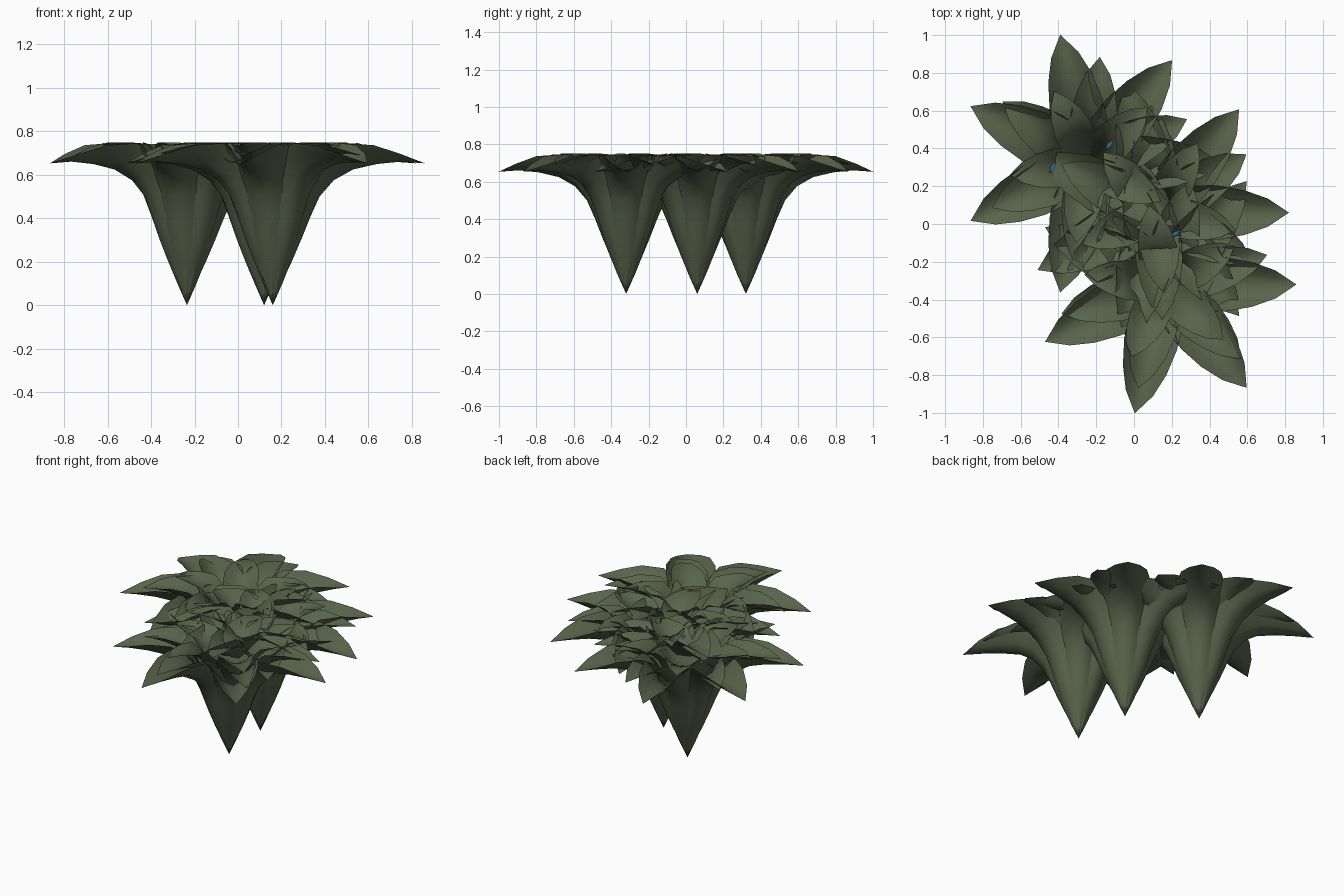
import bpy, bmesh, math
from mathutils import Vector

if "Cube" in bpy.data.objects:
    bpy.data.objects.remove(bpy.data.objects["Cube"])


def material(name, color):
    m = bpy.data.materials.new(name)
    m.diffuse_color = (*color, 1)
    m.use_nodes = True
    m.node_tree.nodes["Principled BSDF"].inputs["Base Color"].default_value = m.diffuse_color
    return m


GREEN = material("leaf_green", (0.10, 0.125, 0.07))
BLUE = material("petal_blue", (0.03, 0.16, 0.28))

# Leaf midrib: radius, height, half width
MIDRIB = [(0.0, 0.0, 0.0), (0.04, 0.1, 0.03), (0.087, 0.2, 0.055), (0.13, 0.3, 0.078),
          (0.17, 0.4, 0.10), (0.215, 0.5, 0.125), (0.28, 0.575, 0.143), (0.37, 0.625, 0.143),
          (0.48, 0.65, 0.118), (0.59, 0.661, 0.074), (0.70, 0.653, 0.0)]
ACROSS = [-1, -0.5, 0, 0.5, 1]


def add_leaf(bm, angle, reach):
    """One trough-shaped leaf, rising from the base and arching outwards.
    Shorter leaves are flatter and lie higher, stacked over the longer ones."""
    c, s = math.cos(angle), math.sin(angle)
    rise = 1 + 0.3 * (1 - reach)
    rows = []
    for i, (r, z, w) in enumerate(MIDRIB):
        a, b = MIDRIB[max(i - 1, 0)], MIDRIB[min(i + 1, len(MIDRIB) - 1)]
        t = Vector(((b[0] - a[0]) * reach, b[1] - a[1])).normalized()
        row = []
        for k in (ACROSS if w else [0]):
            lift = 6.3 * (k * w) ** 2 * reach ** 1.8
            side = k * w * (0.3 + 0.7 * reach)
            rr = r * reach - t.y * lift
            zz = min(z * rise + t.x * lift, 0.75)
            row.append(bm.verts.new((rr * c - side * s, rr * s + side * c, zz)))
        rows.append(row)
    for p, q in zip(rows, rows[1:]):
        for j in range(len(ACROSS) - 1):
            if len(p) == 1:
                bm.faces.new((p[0], q[j + 1], q[j]))
            elif len(q) == 1:
                bm.faces.new((p[j], p[j + 1], q[0]))
            else:
                bm.faces.new((p[j], p[j + 1], q[j + 1], q[j]))
        if len(p) == 1 and len(q) == 1:
            break


def finish(bm, name, mat, location):
    mesh = bpy.data.meshes.new(name)
    bmesh.ops.recalc_face_normals(bm, faces=bm.faces)
    bm.to_mesh(mesh)
    bm.free()
    mesh.materials.append(mat)
    for f in mesh.polygons:
        f.use_smooth = True
    obj = bpy.data.objects.new(name, mesh)
    obj.location = location
    bpy.context.collection.objects.link(obj)
    return obj


# Three plants: position, twist of the inner rings
PLANTS = [("front_plant", 0.16, -0.32, 16), ("back_plant", -0.235, 0.32, 24.5),
          ("middle_plant", 0.12, 0.06, 33)]
for name, x, y, twist in PLANTS:
    rings = [("outer", 7, 1.0, 0), ("middle", 6, 0.81, twist), ("inner", 5, 0.61, twist * 1.8)]
    for ring, count, reach, start in rings:
        bm = bmesh.new()
        for i in range(count):
            add_leaf(bm, math.radians(start + 360 * i / count), reach)
        finish(bm, f"{name}_{ring}_leaves", GREEN, (x, y, 0))

# Small blue petals peeking out between the leaves
SPOTS = [(-0.13, 0.42, 50), (0.0, 0.44, 80), (-0.12, 0.2, 120), (0.22, -0.05, 30),
         (0.37, -0.06, -30), (0.09, -0.59, 20), (-0.43, 0.3, 60)]
for i, (x, y, a) in enumerate(SPOTS):
    bm = bmesh.new()
    c, s = math.cos(math.radians(a)), math.sin(math.radians(a))
    pts = [(-0.035, 0), (0, -0.012), (0.035, 0), (0, 0.012)]
    bm.faces.new([bm.verts.new((u * c - v * s, u * s + v * c, 0)) for u, v in pts])
    finish(bm, f"blue_petal_{i + 1}", BLUE, (x, y, 0.71))
